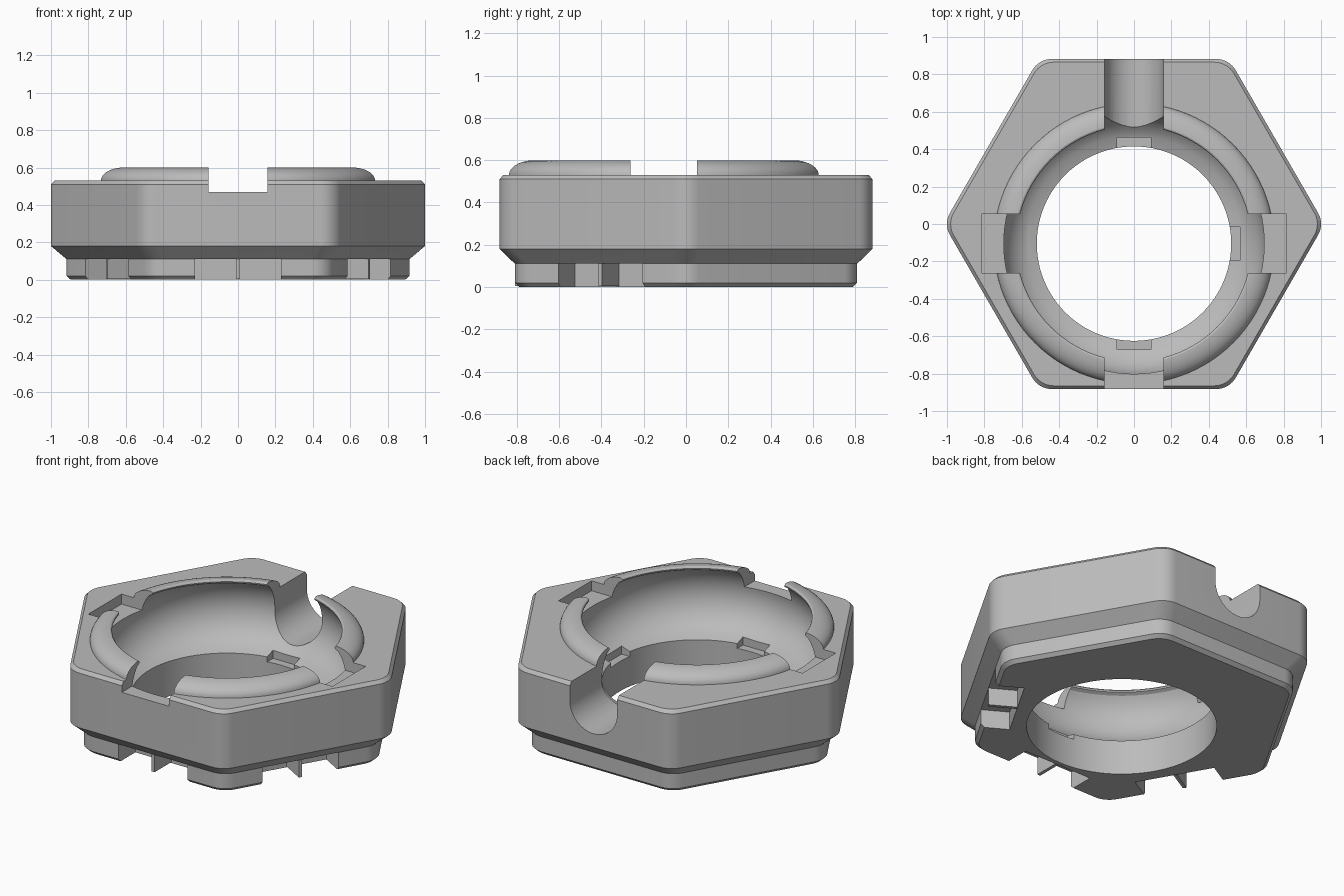
import bpy, bmesh
from math import sin, cos, pi, radians, sqrt
from mathutils import Matrix, Vector

if "Cube" in bpy.data.objects:
    bpy.data.objects.remove(bpy.data.objects["Cube"], do_unlink=True)

BORE_Y = -0.105      # the bore sits forward of the hexagon centre
SLOT = 0.158         # half width of the cross slots

grey = bpy.data.materials.new("light_grey")
grey.use_nodes = True
grey.diffuse_color = (0.5, 0.5, 0.5, 1)
grey.node_tree.nodes["Principled BSDF"].inputs["Base Color"].default_value = (0.5, 0.5, 0.5, 1)


def finish(bm, name):
    bmesh.ops.recalc_face_normals(bm, faces=bm.faces)
    mesh = bpy.data.meshes.new(name)
    bm.to_mesh(mesh)
    bm.free()
    mesh.materials.append(grey)
    obj = bpy.data.objects.new(name, mesh)
    bpy.context.collection.objects.link(obj)
    return obj


def loft(name, rings):
    """Bridge closed rings of equal length and cap both ends."""
    bm = bmesh.new()
    loops = [[bm.verts.new(p) for p in ring] for ring in rings]
    n = len(loops[0])
    for low, high in zip(loops, loops[1:]):
        for i in range(n):
            j = (i + 1) % n
            bm.faces.new((low[i], low[j], high[j], high[i]))
    bm.faces.new(loops[0][::-1])
    bm.faces.new(loops[-1])
    return finish(bm, name)


def hexagon(z, apothem, fillet=0.12, steps=8):
    """Hexagon outline with rounded corners, points toward +x and -x."""
    ring = []
    reach = (apothem - fillet) / cos(pi / 6)
    for k in range(6):
        corner = k * pi / 3
        for s in range(steps + 1):
            a = corner - pi / 6 + s * pi / 3 / steps
            ring.append((reach * cos(corner) + fillet * cos(a),
                         reach * sin(corner) + fillet * sin(a), z))
    return ring


def turned(name, profile, n=96):
    """Solid of revolution around the bore axis."""
    return loft(name, [[(r * cos(2 * pi * i / n), BORE_Y + r * sin(2 * pi * i / n), z)
                        for i in range(n)] for r, z in profile])


def box(name, low, high, turn=Matrix()):
    low, high = Vector(low), Vector(high)
    bm = bmesh.new()
    bmesh.ops.create_cube(bm, size=1)
    for v in bm.verts:
        v.co = turn @ Vector([(l + h) / 2 + c * (h - l) for l, h, c in zip(low, high, v.co)])
    return finish(bm, name)


def combine(target, tool, operation):
    mod = target.modifiers.new(operation.lower(), 'BOOLEAN')
    mod.object, mod.operation, mod.solver = tool, operation, 'EXACT'
    bpy.ops.object.select_all(action='DESELECT')
    bpy.context.view_layer.objects.active = target
    target.select_set(True)
    bpy.ops.object.modifier_apply(modifier=mod.name)
    bpy.data.objects.remove(tool, do_unlink=True)


# Hexagonal body with a stepped, chamfered foot
body = loft("hexagonal_socket_body", [hexagon(z, a) for z, a in (
    (0, 0.79), (0.02, 0.81), (0.11, 0.81), (0.18, 0.882), (0.51, 0.882), (0.53, 0.865))])

# Raised retaining lip with a rounded shoulder
shoulder = [(0.63 + 0.12 * cos(radians(a)), 0.53 + 0.07 * sin(radians(a))) for a in range(0, 91, 10)]
combine(body, turned("lip", [(0.75, 0.45)] + shoulder), 'UNION')

# Straight bore opening into a curved socket that curls in under the lip
socket = [(0.4756 + sqrt(0.2244 ** 2 - (z - 0.43) ** 2), z)
          for z in [0.21 + 0.36 * i / 18 for i in range(19)]]
nose = [(0.631, 0.581), (0.629, 0.59), (0.634, 0.597), (0.645, 0.602), (0.645, 0.7)]
combine(body, turned("bore", [(0.52, -0.1)] + socket + nose), 'DIFFERENCE')

# Cross slots splitting the lip into four segments
for name, dx, dy in (("slot_x", 0.815, SLOT), ("slot_y", SLOT, 0.815)):
    combine(body, box(name, (-dx, BORE_Y - dy, 0.47), (dx, BORE_Y + dy, 0.8)), 'DIFFERENCE')

# Round-bottomed channel leaving through the back
floor = [(SLOT * cos(a), 0.42 + SLOT * sin(a)) for a in [pi + pi * i / 24 for i in range(25)]]
outline = floor + [(SLOT, 0.8), (-SLOT, 0.8)]
combine(body, loft("channel", [[(x, y, z) for x, z in outline] for y in (0.1, 1.1)]), 'DIFFERENCE')

# Four small key notches around the top of the bore
for k in range(4):
    turn = Matrix.Translation((0, BORE_Y, 0)) @ Matrix.Rotation(k * pi / 2, 4, 'Z')
    combine(body, box("key_notch", (0.45, -0.09, 0.18), (0.567, 0.09, 0.32), turn), 'DIFFERENCE')

# Foot recesses on the three front edges, each with a thin central rib
for k in (-1, 0, 1):
    turn = Matrix.Rotation(k * pi / 3, 4, 'Z')
    combine(body, box("recess", (-0.23, -1, -0.1), (0.23, -0.65, 0.11), turn), 'DIFFERENCE')
    combine(body, box("rib", (-0.01, -0.81, 0.005), (0.01, -0.64, 0.12), turn), 'UNION')

bpy.ops.object.select_all(action='DESELECT')
body.select_set(True)
bpy.context.view_layer.objects.active = body
bpy.ops.object.shade_smooth_by_angle(angle=radians(25))
